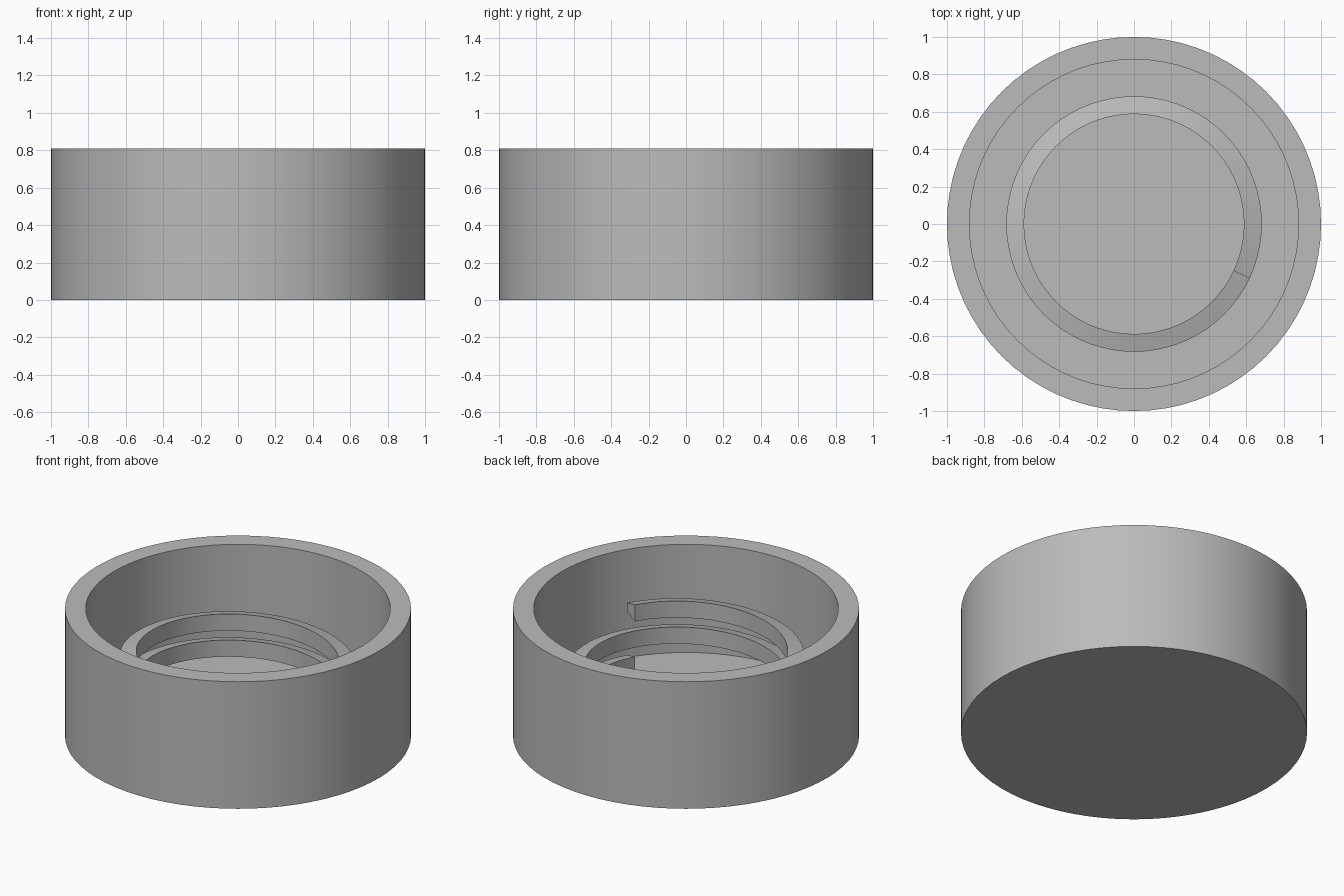
import bpy, bmesh, math

cube = bpy.data.objects.get("Cube")
if cube:
    bpy.data.objects.remove(cube, do_unlink=True)

grey = bpy.data.materials.new("plain grey")
grey.use_nodes = True
grey.diffuse_color = (0.5, 0.5, 0.5, 1)
grey.node_tree.nodes["Principled BSDF"].inputs["Base Color"].default_value = (0.5, 0.5, 0.5, 1)

SEGMENTS = 72


def finish(bm, name):
    bmesh.ops.recalc_face_normals(bm, faces=bm.faces)
    mesh = bpy.data.meshes.new(name)
    bm.to_mesh(mesh)
    bm.free()
    mesh.materials.append(grey)
    obj = bpy.data.objects.new(name, mesh)
    bpy.context.collection.objects.link(obj)
    bpy.ops.object.select_all(action='DESELECT')
    obj.select_set(True)
    bpy.context.view_layer.objects.active = obj
    bpy.ops.object.shade_smooth_by_angle(angle=math.radians(12))
    return obj


def ring(bm, profile, angle, lift=0.0):
    return [bm.verts.new((r * math.cos(angle), r * math.sin(angle), z + lift))
            for r, z in profile]


# Round cup with a solid floor: profile swept round the axis
def build_cup(radius=1.0, height=0.81, wall=0.12):
    bm = bmesh.new()
    inner = radius - wall
    profile = [(radius, 0), (radius, height), (inner, height), (inner, wall)]
    rings = [ring(bm, profile, math.tau * i / SEGMENTS) for i in range(SEGMENTS)]
    for i, a in enumerate(rings):
        b = rings[(i + 1) % SEGMENTS]
        for k in range(len(profile) - 1):
            bm.faces.new((a[k], b[k], b[k + 1], a[k + 1]))
    bm.faces.new([r[0] for r in rings])
    bm.faces.new([r[-1] for r in rings])
    return finish(bm, "cup")


# Free-standing screw thread: trapezoid section, wider on its inner side
def build_thread(inner=0.588, outer=0.683, top=0.544, pitch=0.166, turns=2):
    bm = bmesh.new()
    section = [(inner, -0.053), (outer, -0.027), (outer, 0.027), (inner, 0.053)]
    start = math.radians(-25)
    steps = SEGMENTS * turns
    rings = [ring(bm, section, start - math.tau * i / SEGMENTS,
                  top - pitch * i / SEGMENTS) for i in range(steps + 1)]
    for a, b in zip(rings, rings[1:]):
        for k in range(4):
            n = (k + 1) % 4
            bm.faces.new((a[k], b[k], b[n], a[n]))
    bm.faces.new(rings[0])
    bm.faces.new(rings[-1])
    return finish(bm, "inner_thread")


build_cup()
build_thread()
